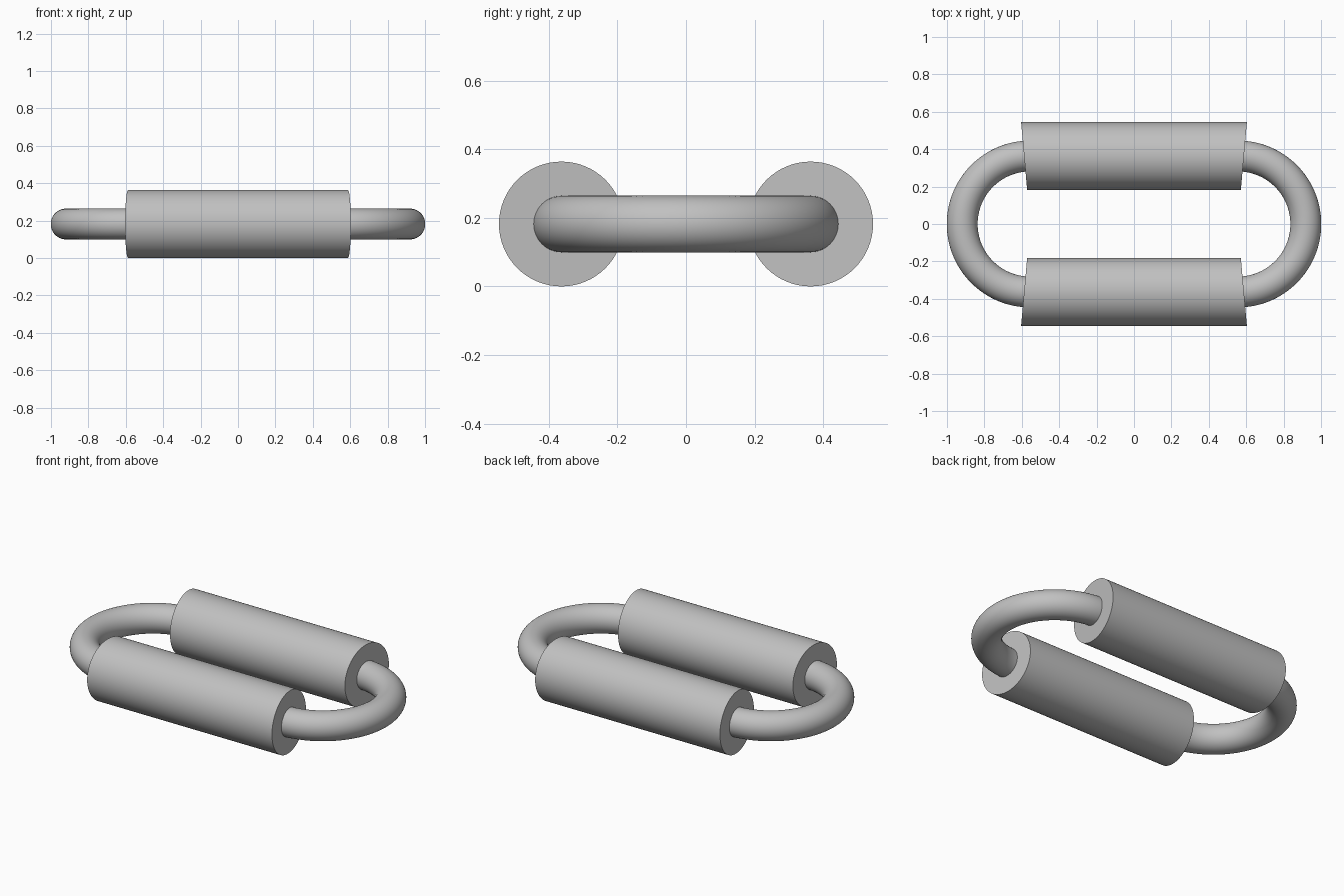
import bpy, bmesh, math
from mathutils import Vector

cube = bpy.data.objects.get("Cube")
if cube:
    bpy.data.objects.remove(cube, do_unlink=True)

BEND = 0.3635      # radius of the end bends
CENTRE_X = 0.555   # centre of each bend
TUBE = 0.0825      # thin rod radius
SLEEVE = 0.182     # thick sleeve radius
MID_Z = 0.182
SLANT = math.tan(math.radians(5.1))  # sleeve ends are cut along the bend radius
SIDES = 64

grey = bpy.data.materials.new("plain grey")
grey.use_nodes = True
colour = (0.53, 0.53, 0.53, 1)
grey.diffuse_color = colour
grey.node_tree.nodes["Principled BSDF"].inputs["Base Color"].default_value = colour


def circle(radius):
    for i in range(SIDES):
        a = math.tau * i / SIDES
        yield radius * math.cos(a), radius * math.sin(a)


def loft(name, rings):
    """Skin a list of rings and cap both ends."""
    bm = bmesh.new()
    loops = [[bm.verts.new(p) for p in ring] for ring in rings]
    for a, b in zip(loops, loops[1:]):
        for i in range(SIDES):
            j = (i + 1) % SIDES
            bm.faces.new((a[i], a[j], b[j], b[i]))
    bm.faces.new(loops[0])
    bm.faces.new(loops[-1])
    bmesh.ops.recalc_face_normals(bm, faces=bm.faces)
    mesh = bpy.data.meshes.new(name)
    bm.to_mesh(mesh)
    bm.free()
    mesh.materials.append(grey)
    obj = bpy.data.objects.new(name, mesh)
    bpy.context.collection.objects.link(obj)
    bpy.ops.object.select_all(action="DESELECT")
    obj.select_set(True)
    bpy.context.view_layer.objects.active = obj
    bpy.ops.object.shade_smooth_by_angle(angle=math.radians(35))


# Thick sleeves with slanted ends, front and back
for name, side in (("front_sleeve", -1), ("back_sleeve", 1)):
    rings = []
    for end in (-1, 1):
        ring = []
        for u, v in circle(SLEEVE):
            reach = BEND + u
            ring.append(Vector((end * (CENTRE_X + reach * SLANT), side * reach, MID_Z + v)))
        rings.append(ring)
    loft(name, rings)

# Half-circle rods joining the sleeves, left and right
STEPS = 64
for name, end in (("left_bend", 1), ("right_bend", -1)):
    rings = []
    for s in range(STEPS + 1):
        t = math.pi * (s / STEPS - 0.5)
        rings.append([Vector((end * (CENTRE_X + (BEND + u) * math.cos(t)),
                              (BEND + u) * math.sin(t), MID_Z + v))
                      for u, v in circle(TUBE)])
    loft(name, rings)
